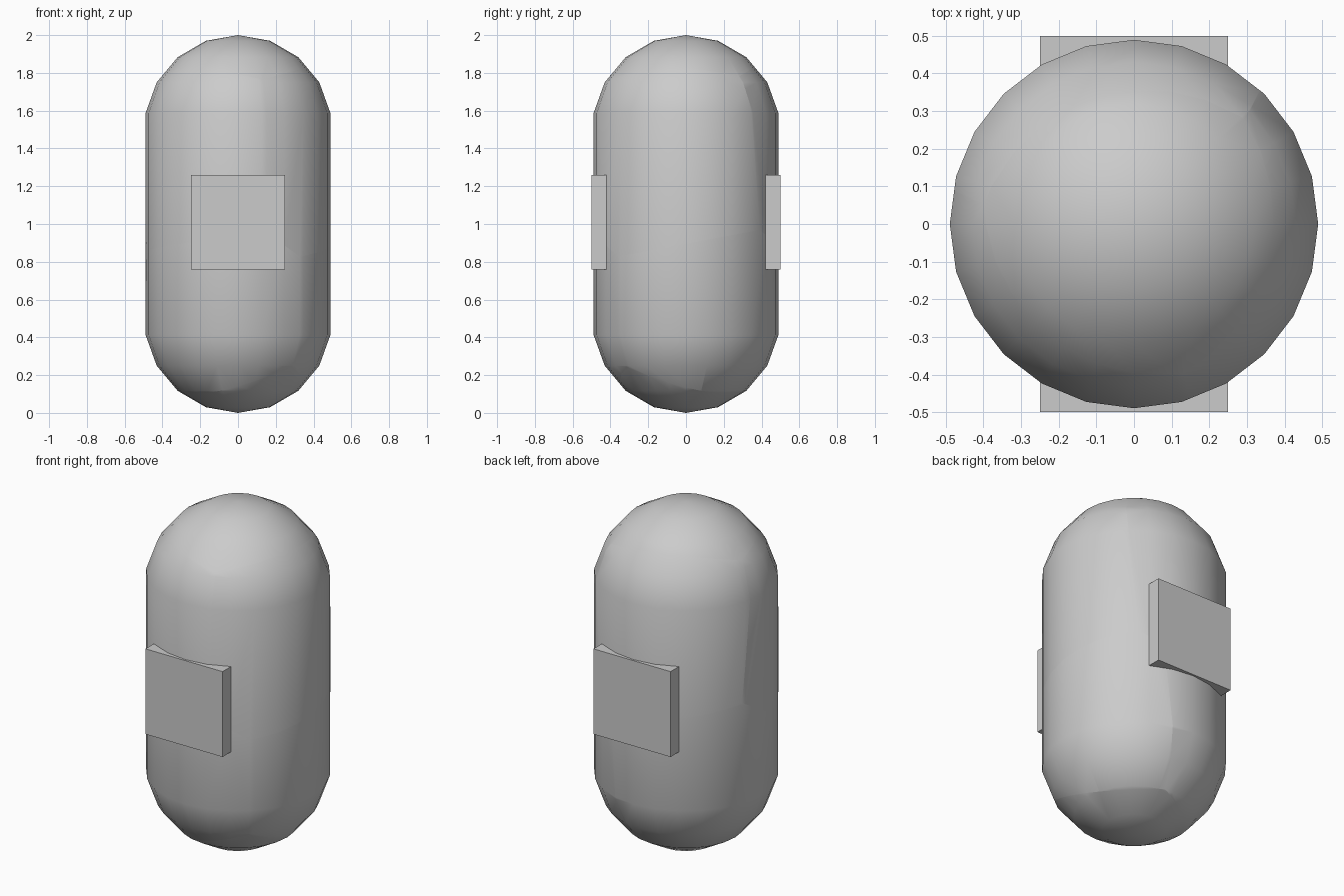
import bpy, bmesh, math
from mathutils import Vector

cube = bpy.data.objects.get("Cube")
if cube:
    bpy.data.objects.remove(cube, do_unlink=True)

grey = bpy.data.materials.new("light grey")
grey.use_nodes = True
colour = (0.6, 0.6, 0.6, 1)
grey.diffuse_color = colour
grey.node_tree.nodes["Principled BSDF"].inputs["Base Color"].default_value = colour

RADIUS = 0.497
SEGMENTS = 24


def finish(bm, name, smooth):
    bmesh.ops.recalc_face_normals(bm, faces=bm.faces)
    mesh = bpy.data.meshes.new(name)
    bm.to_mesh(mesh)
    bm.free()
    mesh.materials.append(grey)
    obj = bpy.data.objects.new(name, mesh)
    bpy.context.collection.objects.link(obj)
    if smooth:
        bpy.ops.object.select_all(action="DESELECT")
        obj.select_set(True)
        bpy.context.view_layer.objects.active = obj
        bpy.ops.object.shade_smooth_by_angle(angle=math.radians(35))


# Capsule: a sphere whose halves are pulled apart
def capsule():
    bm = bmesh.new()
    bmesh.ops.create_uvsphere(bm, u_segments=SEGMENTS, v_segments=9, radius=RADIUS)
    for v in bm.verts:
        v.co.z = v.co.z / RADIUS * 0.5 + (1.5 if v.co.z > 0 else 0.5)
    return bm


# The body is broken into shards, one around each centre
centres = {
    "top_shard": (0, 0, 2.2),
    "upper_front_shard": (-0.2, -0.2, 1.3),
    "upper_left_shard": (0.3, -0.05, 1.3),
    "upper_back_shard": (-0.1, 0.3, 1.35),
    "lower_front_shard": (-0.12, -0.25, 0.5),
    "lower_left_shard": (0.3, 0.1, 0.5),
    "lower_back_shard": (-0.2, 0.25, 0.55),
    "bottom_shard": (0.1, -0.1, -0.15),
}
for name, centre in centres.items():
    bm = capsule()
    here = Vector(centre)
    for other in centres.values():
        there = Vector(other)
        if there == here:
            continue
        cut = bmesh.ops.bisect_plane(
            bm, geom=bm.verts[:] + bm.edges[:] + bm.faces[:], dist=1e-5,
            plane_co=(here + there) / 2, plane_no=there - here, clear_outer=True)
        edges = [e for e in cut["geom_cut"] if isinstance(e, bmesh.types.BMEdge)]
        if edges:
            bmesh.ops.holes_fill(bm, edges=edges)
    finish(bm, name, True)

# Square plates set into the front and back
for name, side in (("front_plate", -1), ("back_plate", 1)):
    bm = bmesh.new()
    bmesh.ops.create_cube(bm, size=1)
    bmesh.ops.scale(bm, vec=(0.5, 0.08, 0.5), verts=bm.verts)
    bmesh.ops.translate(bm, vec=(0, side * 0.46, 1.01), verts=bm.verts)
    finish(bm, name, False)
